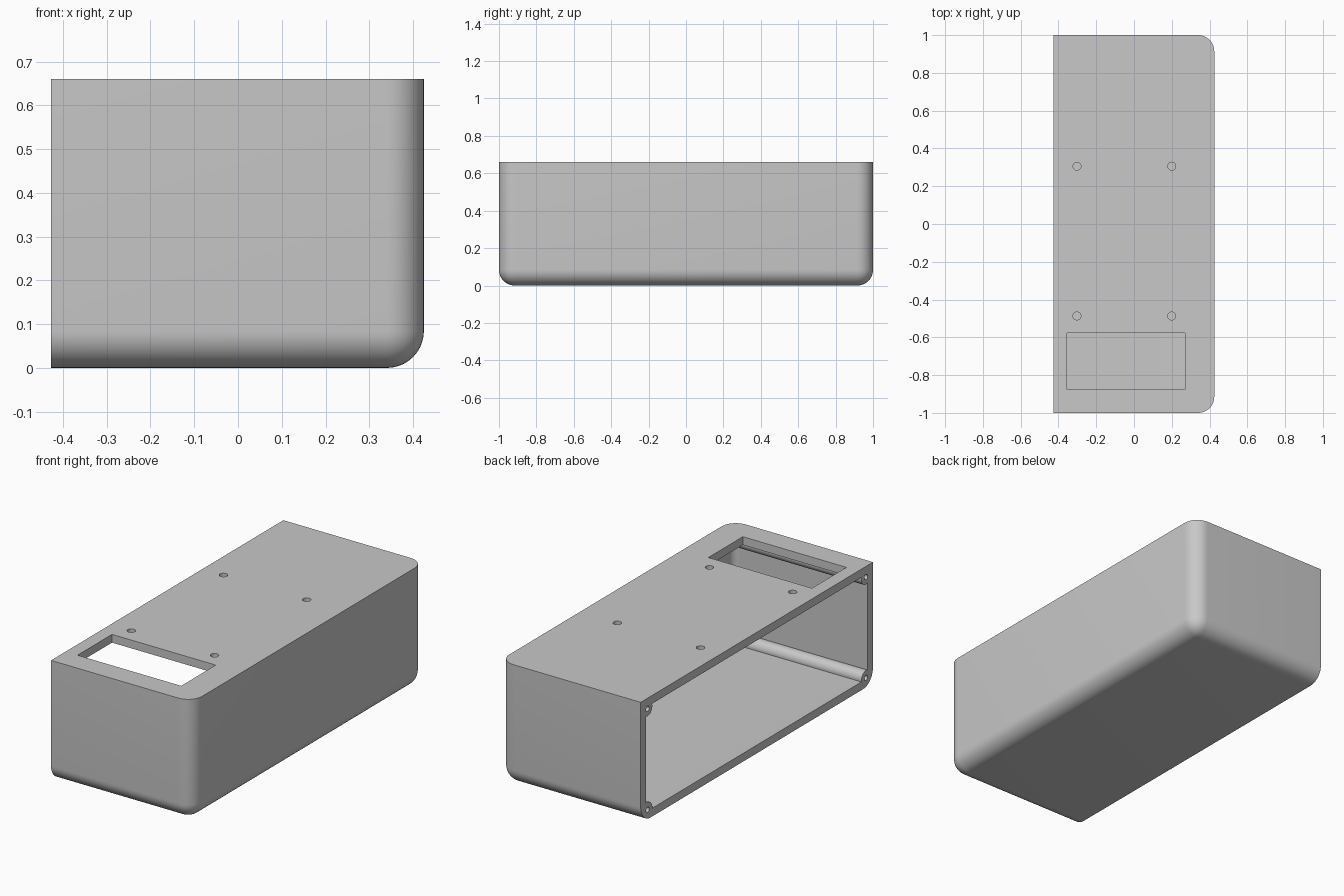
import bpy, bmesh, math
from mathutils import Vector, Matrix

if "Cube" in bpy.data.objects:
    bpy.data.objects.remove(bpy.data.objects["Cube"], do_unlink=True)

# Overall size, wall thickness and outer fillet radius
X0, X1, Y, H = -0.427, 0.425, 1.0, 0.66
WALL, FILLET = 0.045, 0.085

grey = bpy.data.materials.new("plain grey")
grey.use_nodes = True
colour = (0.58, 0.58, 0.58, 1)
grey.diffuse_color = colour
grey.node_tree.nodes["Principled BSDF"].inputs["Base Color"].default_value = colour


def make_object(name, bm):
    mesh = bpy.data.meshes.new(name)
    bm.to_mesh(mesh)
    bm.free()
    mesh.materials.append(grey)
    obj = bpy.data.objects.new(name, mesh)
    bpy.context.collection.objects.link(obj)
    return obj


def box(name, low, high, fillet=0):
    """Box whose floor and far (+x) upright edges may be rounded."""
    low, high = Vector(low), Vector(high)
    bm = bmesh.new()
    bmesh.ops.create_cube(bm, size=1)
    for v in bm.verts:
        v.co = Vector([(a + b) / 2 + c * (b - a) for a, b, c in zip(low, high, v.co)])
    if fillet:
        rounded = []
        for e in bm.edges:
            a, b = (v.co for v in e.verts)
            on_floor = max(a.z, b.z) < low.z + 0.001
            on_far_side = min(a.x, b.x) > high.x - 0.001
            on_open_side = max(a.x, b.x) < low.x + 0.001
            on_top = min(a.z, b.z) > high.z - 0.001
            if (on_floor or on_far_side) and not on_open_side and not on_top:
                rounded.append(e)
        bmesh.ops.bevel(bm, geom=rounded, offset=fillet, offset_type='OFFSET',
                        segments=10, profile=0.5, affect='EDGES')
    return make_object(name, bm)


def cylinder(name, start, end, radius):
    start, end = Vector(start), Vector(end)
    axis = end - start
    turn = axis.to_track_quat('Z', 'Y').to_matrix().to_4x4()
    bm = bmesh.new()
    bmesh.ops.create_cone(bm, cap_ends=True, segments=32, radius1=radius, radius2=radius,
                          depth=axis.length,
                          matrix=Matrix.Translation((start + end) / 2) @ turn)
    return make_object(name, bm)


def cut(target, tool):
    """Subtract the tool from the target, then discard the tool."""
    mod = target.modifiers.new("cut", 'BOOLEAN')
    mod.operation = 'DIFFERENCE'
    mod.solver = 'EXACT'
    mod.object = tool
    bpy.context.view_layer.objects.active = target
    bpy.ops.object.modifier_apply(modifier=mod.name)
    bpy.data.objects.remove(tool, do_unlink=True)


# Outer body, and the cavity that opens on the -x side
body = box("enclosure_body", (X0, -Y, 0), (X1, Y, H), FILLET)
cavity = box("cavity", (X0 - 0.1, -Y + WALL, WALL), (X1 - WALL, Y - WALL, H - WALL),
             FILLET - WALL)

# Screw posts along the four long corners stay solid inside the cavity
corners = [(side * (Y - 0.06), z) for side in (-1, 1) for z in (0.052, H - 0.058)]
for y, z in corners:
    cut(cavity, cylinder("post", (X0 - 0.2, y, z), (X1, y, z), 0.04))
cut(body, cavity)

# Screw holes in the post ends
for y, z in corners:
    cut(body, cylinder("screw_hole", (X0 - 0.1, y, z), (X0 + 0.25, y, z), 0.014))

# Rectangular window and mounting holes through the top
cut(body, box("window", (-0.355, -0.875, H - 0.09), (0.27, -0.578, H + 0.1)))
for x in (-0.302, 0.2):
    for y in (-0.487, 0.306):
        cut(body, cylinder("mount_hole", (x, y, H - 0.1), (x, y, H + 0.1), 0.021))

# Smooth fillets, sharp edges kept
bpy.ops.object.select_all(action='DESELECT')
body.select_set(True)
bpy.context.view_layer.objects.active = body
bpy.ops.object.shade_smooth_by_angle(angle=math.radians(30))
